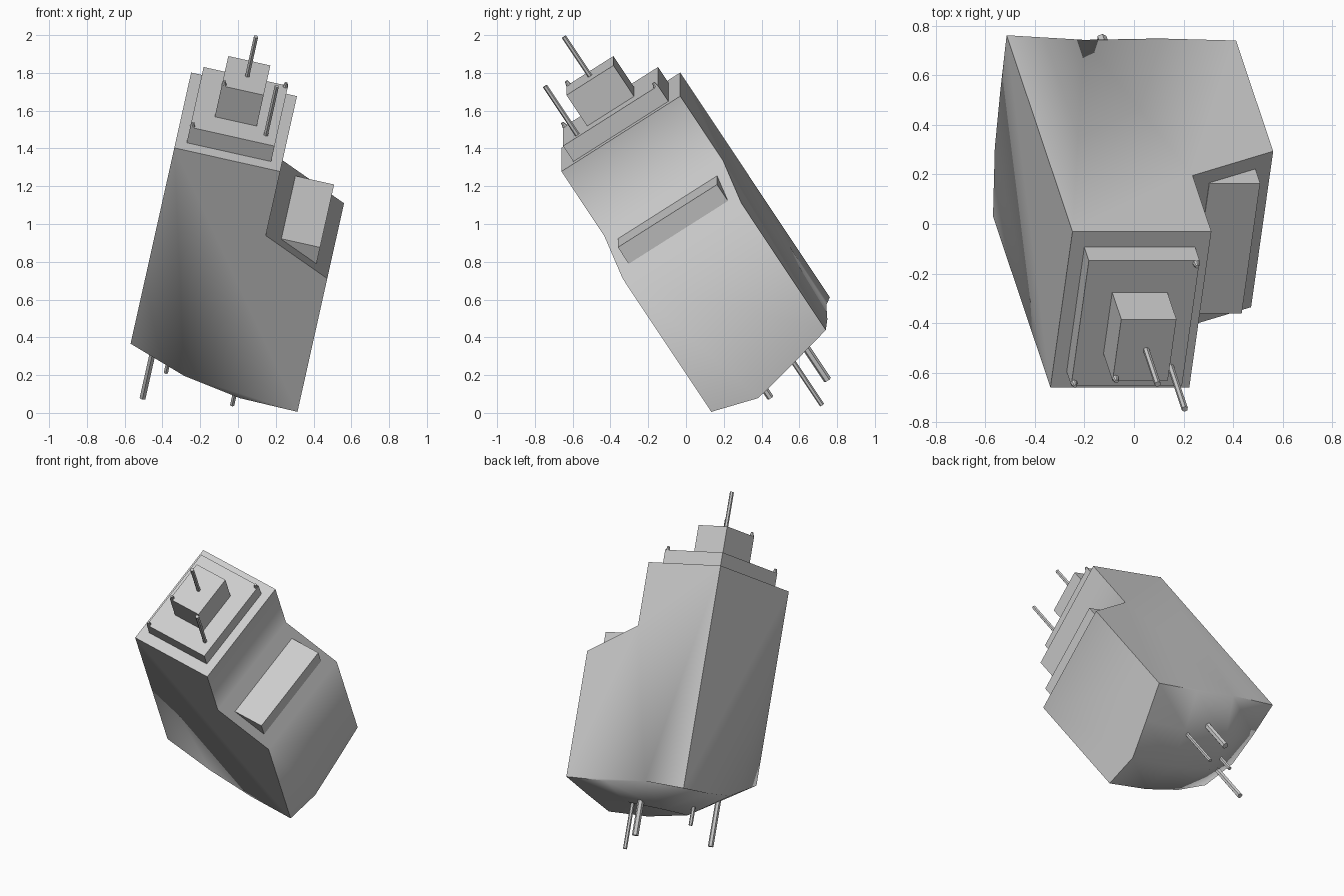
import bpy, bmesh, math
from mathutils import Matrix, Vector

default = bpy.data.objects.get("Cube")
if default:
    bpy.data.objects.remove(default, do_unlink=True)

# One grey for the whole model
grey = bpy.data.materials.new("plain_grey")
grey.use_nodes = True
colour = (0.6, 0.6, 0.6, 1)
grey.diffuse_color = colour
grey.node_tree.nodes["Principled BSDF"].inputs["Base Color"].default_value = colour

# Tilted frame: origin at the centre of the tower roof
across = Vector((0.976, 0, -0.218)).normalized()
depth = Vector((0.113, 0.839, 0.533))
depth = (depth - across * depth.dot(across)).normalized()
frame = Matrix((across, depth, across.cross(depth))).transposed().to_4x4()
frame.translation = (-0.0125, -0.345, 1.54)


def finish(name, bm):
    bmesh.ops.recalc_face_normals(bm, faces=bm.faces)
    mesh = bpy.data.meshes.new(name)
    bm.to_mesh(mesh)
    bm.free()
    mesh.materials.append(grey)
    obj = bpy.data.objects.new(name, mesh)
    bpy.context.collection.objects.link(obj)
    obj.matrix_world = frame
    return obj


def box(name, centre, half, low, high):
    bm = bmesh.new()
    size = (2 * half[0], 2 * half[1], high - low)
    place = Matrix.Translation((*centre, (low + high) / 2)) @ Matrix.Diagonal((*size, 1))
    bmesh.ops.create_cube(bm, size=1, matrix=place)
    return finish(name, bm)


def rod(name, centre, radius, low, high, tip=None, sides=6):
    bm = bmesh.new()
    bmesh.ops.create_cone(bm, cap_ends=True, segments=sides, radius1=radius,
                          radius2=radius if tip is None else tip, depth=high - low,
                          matrix=Matrix.Translation((*centre, (low + high) / 2)))
    return finish(name, bm)


# Main body: stepped outline closed by an uneven underside
HX, HY, OUT = 0.287, 0.375, 0.654
underside = [(-1.267, -1.391, -1.452, -1.457),
             (-1.39, -1.53, -1.55, -1.53),
             (-1.43, -1.55, -1.51, -1.475),
             (-1.454, -1.42, -1.43, -1.415)]
bm = bmesh.new()
grid = [[bm.verts.new((-HX + (OUT + HX) * i / 3, -HY + 2 * HY * j / 3, w))
         for i, w in enumerate(row)] for j, row in enumerate(underside)]
for j in range(3):
    for i in range(3):
        bm.faces.new((grid[j][i], grid[j][i + 1], grid[j + 1][i + 1], grid[j + 1][i]))
step = [(OUT, -0.595), (HX, -0.415), (HX, 0), (-HX, 0)]
front, back = [[bm.verts.new((u, v, w)) for u, w in step] for v in (-HY, HY)]
bm.faces.new(grid[0] + front)
bm.faces.new(grid[3] + back)
for k in range(3):
    bm.faces.new((front[k], front[k + 1], back[k + 1], back[k]))
bm.faces.new([row[3] for row in grid] + [back[0], front[0]])
bm.faces.new([row[0] for row in grid] + [back[3], front[3]])
body = finish("stepped_body", bm)
bpy.ops.object.select_all(action='DESELECT')
body.select_set(True)
bpy.context.view_layer.objects.active = body
bpy.ops.object.shade_smooth_by_angle(angle=math.radians(70))

# Roof tiers and the block on the lower step
box("roof_slab", (0, 0), (0.229, 0.3), -0.01, 0.1)
box("roof_cabin", (0, 0), (0.114, 0.148), 0.09, 0.3)
box("step_block", (0.476, 0), (0.105, 0.313), -0.57, -0.453)

# Antennas
rod("cabin_antenna", (0.007, 0), 0.013, 0.29, 0.553)
rod("slab_antenna", (0.171, -0.21), 0.013, 0.09, 0.414)

# Small lamps on the tier corners
for n, (u, v, w) in enumerate([(-0.104, -0.135, 0.3), (-0.219, -0.288, 0.1), (0.216, 0.287, 0.1)]):
    rod(f"corner_lamp_{n + 1}", (u, v), 0.014, w, w + 0.025, tip=0.008, sides=8)

# Pipes hanging below
pipes = [(0.309, 0.095, 0.013, -1.81), (0.183, 0.178, 0.021, -1.736),
         (-0.071, -0.045, 0.013, -1.61), (-0.162, -0.17, 0.018, -1.717)]
for n, (u, v, radius, low) in enumerate(pipes):
    rod(f"hanging_pipe_{n + 1}", (u, v), radius, low, -1.35)
